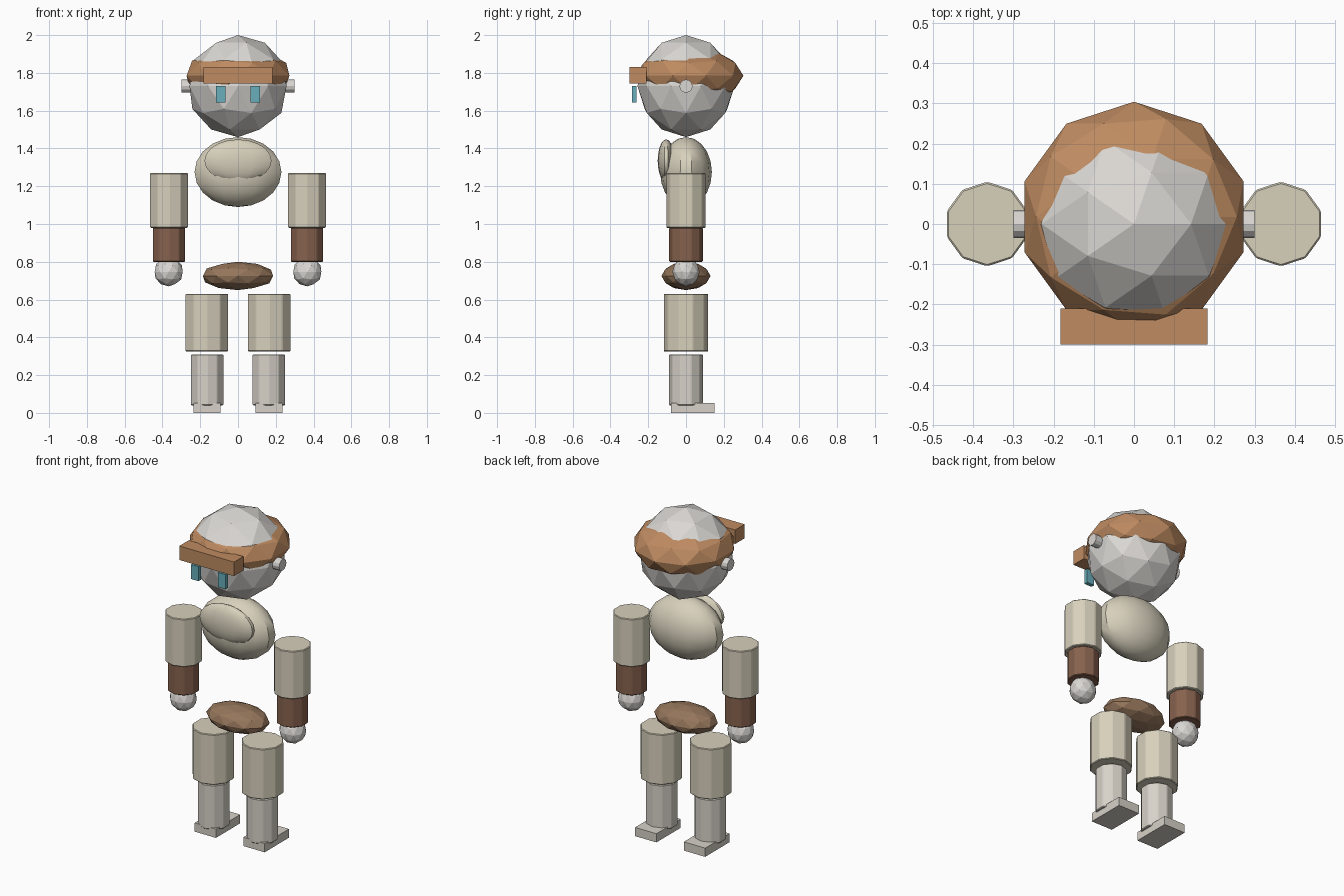
import bpy
import math

if "Cube" in bpy.data.objects:
    bpy.data.objects.remove(bpy.data.objects["Cube"])


def material(name, r, g, b):
    m = bpy.data.materials.new(name)
    m.diffuse_color = (r, g, b, 1)
    m.use_nodes = True
    m.node_tree.nodes["Principled BSDF"].inputs["Base Color"].default_value = m.diffuse_color
    return m


pale = material("pale_metal", 0.70, 0.68, 0.65)
cream = material("cream_plating", 0.68, 0.63, 0.50)
shin_mat = material("shin_plating", 0.68, 0.64, 0.58)
tan = material("tan_band", 0.52, 0.26, 0.12)
brown = material("brown_cuff", 0.24, 0.12, 0.075)
belt = material("belt_brown", 0.30, 0.18, 0.105)
teal = material("eye_teal", 0.14, 0.42, 0.50)


def finish(name, mat, scale=None, bevel=0):
    ob = bpy.context.object
    ob.name = name
    ob.data.materials.append(mat)
    if scale:
        ob.scale = scale
    bpy.ops.object.transform_apply(location=False, rotation=True, scale=True)
    if bevel:
        mod = ob.modifiers.new("bevel", 'BEVEL')
        mod.width = bevel
        mod.segments = 1
    return ob


def ico(name, loc, radii, mat):
    bpy.ops.mesh.primitive_ico_sphere_add(subdivisions=2, radius=1, location=loc)
    return finish(name, mat, radii)


def ball(name, loc, radii, mat, segments=14, rings=10):
    bpy.ops.mesh.primitive_uv_sphere_add(segments=segments, ring_count=rings, radius=1, location=loc)
    ob = finish(name, mat, radii)
    bpy.ops.object.shade_smooth_by_angle(angle=math.radians(30))
    return ob


def box(name, lo, hi, mat, bevel=0):
    loc = [(a + b) / 2 for a, b in zip(lo, hi)]
    bpy.ops.mesh.primitive_cube_add(size=1, location=loc)
    return finish(name, mat, [b - a for a, b in zip(lo, hi)], bevel)


def post(name, x, z0, z1, r, mat):
    bpy.ops.mesh.primitive_cylinder_add(vertices=10, radius=r, depth=z1 - z0,
                                        location=(x, 0, (z0 + z1) / 2))
    return finish(name, mat, bevel=0.004)


# Head, head band and brow visor
ico("head", (0, 0, 1.73), (0.27, 0.257, 0.27), pale)
ico("head_band", (0, 0.018, 1.785), (0.286, 0.286, 0.15), tan)
box("brow_visor", (-0.183, -0.30, 1.745), (0.183, -0.21, 1.83), tan)

# Torso, chest plate and pelvis
ball("torso", (0, 0, 1.275), (0.236, 0.137, 0.185), cream)
ball("chest_plate", (0, -0.105, 1.335), (0.182, 0.045, 0.113), cream)
ico("pelvis", (0, 0, 0.725), (0.195, 0.13, 0.075), belt)

for side, s in (("left", 1), ("right", -1)):
    # Eyes and ears
    xs = sorted((s * 0.066, s * 0.116))
    box(side + "_eye", (xs[0], -0.285, 1.642), (xs[1], -0.262, 1.73), teal)
    bpy.ops.mesh.primitive_cylinder_add(vertices=12, radius=0.035, depth=0.1, location=(s * 0.25, 0, 1.73),
                                        rotation=(0, math.pi / 2, 0))
    finish(side + "_ear", pale)

    # Arm
    post(side + "_upper_arm", s * 0.365, 0.98, 1.27, 0.105, cream)
    post(side + "_forearm", s * 0.365, 0.80, 0.98, 0.09, brown)
    ico(side + "_hand", (s * 0.367, 0, 0.747), (0.078, 0.072, 0.077), pale)

    # Leg and foot
    post(side + "_thigh", s * 0.165, 0.325, 0.63, 0.119, cream)
    post(side + "_shin", s * 0.163, 0.04, 0.31, 0.09, shin_mat)
    xs = sorted((s * 0.092, s * 0.235))
    box(side + "_foot", (xs[0], -0.08, 0.0), (xs[1], 0.152, 0.053), shin_mat)
